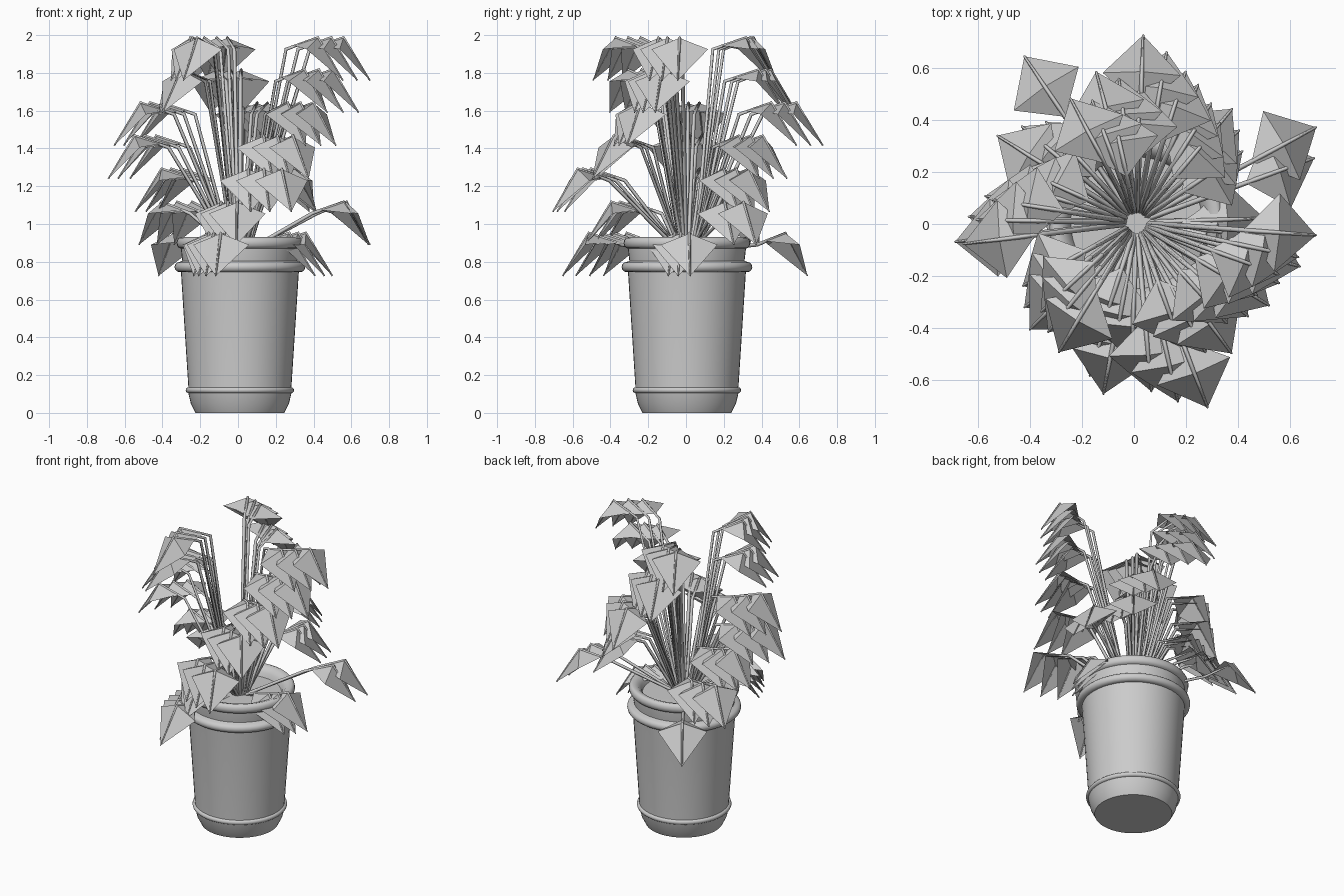
import bpy, bmesh, math
from mathutils import Vector

if "Cube" in bpy.data.objects:
    bpy.data.objects.remove(bpy.data.objects["Cube"])

CX, CY = 0.01, 0.005


def make_object(name, bm):
    mesh = bpy.data.meshes.new(name)
    bm.to_mesh(mesh)
    bm.free()
    obj = bpy.data.objects.new(name, mesh)
    bpy.context.collection.objects.link(obj)
    return obj


def lathe(name, profile, segments=48):
    bm = bmesh.new()
    verts = [bm.verts.new((r, 0, z)) for r, z in profile]
    edges = [bm.edges.new(p) for p in zip(verts, verts[1:])]
    bmesh.ops.spin(bm, geom=verts + edges, cent=(0, 0, 0), axis=(0, 0, 1),
                   angle=2 * math.pi, steps=segments)
    bmesh.ops.remove_doubles(bm, verts=bm.verts, dist=1e-4)
    bmesh.ops.recalc_face_normals(bm, faces=bm.faces)
    obj = make_object(name, bm)
    obj.location = (CX, CY, 0)
    bpy.context.view_layer.objects.active = obj
    obj.select_set(True)
    bpy.ops.object.shade_smooth_by_angle(angle=math.radians(40))
    obj.select_set(False)
    return obj


def bead(r, z, bulge, half):
    # half-round moulding points, bottom to top
    return [(r + bulge * math.cos(a), z + half * math.sin(a))
            for a in [math.radians(d) for d in range(-90, 91, 30)]]


# Pot with foot, two beads and a rolled rim
lathe("pot", [(0, 0), (0.235, 0), (0.26, 0.05), (0.273, 0.105)]
      + bead(0.273, 0.12, 0.014, 0.015)
      + [(0.273, 0.14), (0.312, 0.745)]
      + bead(0.32, 0.772, 0.026, 0.027)
      + [(0.305, 0.805), (0.312, 0.865)]
      + bead(0.312, 0.90, 0.023, 0.03)
      + [(0.285, 0.922), (0.262, 0.898), (0.25, 0.86)])

# Soil disc
lathe("soil", [(0, 0.872), (0.255, 0.868)])

# Leaf clusters: (peak height, [(azimuth in degrees, tip radius, leaf count), ...])
LEVELS = [
    (1.985, [(-4, 0.69, 3), (118, 0.54, 3), (239, 0.58, 3)]),
    (1.815, [(345, 0.65, 3), (105, 0.60, 3), (225, 0.58, 3)]),
    (1.64, [(88, 0.72, 3), (187, 0.67, 3), (328, 0.60, 3)]),
    (1.465, [(186, 0.70, 3), (306, 0.62, 3), (66, 0.58, 3)]),
    (1.29, [(291, 0.76, 3), (171, 0.56, 3), (50, 0.57, 3)]),
    (1.115, [(28, 0.78, 2), (268, 0.54, 3), (148, 0.63, 3)]),
    (0.95, [(124, 0.77, 1), (259, 0.67, 4), (2, 0.49, 3)]),
]

leaves = bmesh.new()
stems = bpy.data.curves.new("stems", 'CURVE')
stems.dimensions = '3D'
stems.bevel_depth = 0.011
stems.bevel_resolution = 0
stems.use_fill_caps = True


def add_leaf(azimuth, tip_r, top):
    a = math.radians(azimuth)
    out = Vector((math.cos(a), math.sin(a), 0))
    side = Vector((-math.sin(a), math.cos(a), 0))

    def at(u, v, z):
        return out * u + side * v + Vector((CX, CY, z))

    # folded kite blade
    base, peak, tip, left, right = [leaves.verts.new(at(*p)) for p in (
        (tip_r - 0.28, 0, top - 0.04), (tip_r - 0.14, 0, top),
        (tip_r, 0, top - 0.225),
        (tip_r - 0.15, 0.15, top - 0.06), (tip_r - 0.15, -0.15, top - 0.06))]
    for f in ((base, peak, left), (base, right, peak),
              (peak, tip, left), (peak, right, tip)):
        leaves.faces.new(f)

    # stem continuing as the leaf's midrib
    path = [(0.045, 0, 0.86, 1.0),
            (max(tip_r - 0.32, 0.07), 0, top - 0.06, 0.9),
            (tip_r - 0.14, 0, top + 0.003, 0.7),
            (tip_r, 0, top - 0.225, 0.4)]
    spline = stems.splines.new('POLY')
    spline.points.add(len(path) - 1)
    for pt, (u, v, z, radius) in zip(spline.points, path):
        pt.co = (*at(u, v, z), 1)
        pt.radius = radius


# Each cluster fans clockwise while stepping inwards
for top, clusters in LEVELS:
    for azimuth, tip_r, count in clusters:
        step = 0.055 if tip_r > 0.61 else 0.04
        turn = 6 if count == 4 else 8
        for i in range(count):
            add_leaf(azimuth - turn * i, tip_r - step * i, top)

make_object("leaves", leaves)
bpy.context.collection.objects.link(bpy.data.objects.new("stems", stems))
